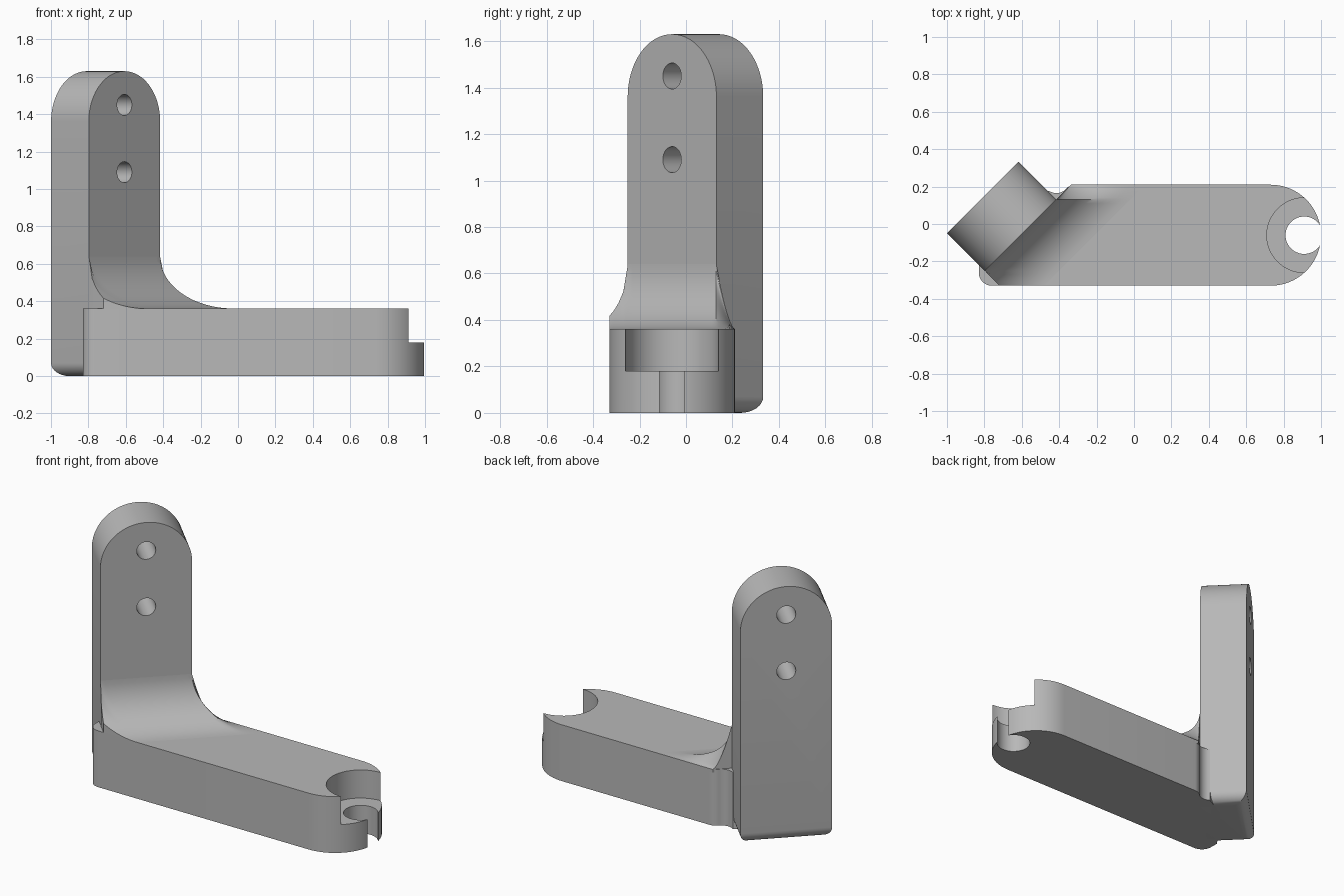
import bpy, bmesh, math
from mathutils import Vector, Matrix

cube = bpy.data.objects.get("Cube")
if cube:
    bpy.data.objects.remove(cube, do_unlink=True)

grey = bpy.data.materials.new("plain grey")
grey.use_nodes = True
colour = (0.48, 0.48, 0.48, 1)
grey.diffuse_color = colour
grey.node_tree.nodes["Principled BSDF"].inputs["Base Color"].default_value = colour

MID_Y = -0.06
HEIGHT = 0.36
HALF = 0.27
FILLET = 0.28
FACE = Vector((1, -1, 0)).normalized()     # direction the upright faces
ACROSS = Vector((1, 1, 0)).normalized()    # along the upright's width
CENTRE = Vector((-0.607, MID_Y, 0))        # middle of the upright's front face


def arc(cx, cy, r, start, end, n):
    angles = [math.radians(start + (end - start) * i / n) for i in range(n + 1)]
    return [(cx + r * math.cos(a), cy + r * math.sin(a)) for a in angles]


def finish(name, bm):
    bmesh.ops.recalc_face_normals(bm, faces=bm.faces)
    mesh = bpy.data.meshes.new(name)
    bm.to_mesh(mesh)
    bm.free()
    mesh.materials.append(grey)
    obj = bpy.data.objects.new(name, mesh)
    bpy.context.collection.objects.link(obj)
    return obj


def prism(points, offset):
    bm = bmesh.new()
    face = bm.faces.new([bm.verts.new(p) for p in points])
    out = bmesh.ops.extrude_face_region(bm, geom=[face], use_keep_orig=True)
    verts = [v for v in out["geom"] if isinstance(v, bmesh.types.BMVert)]
    bmesh.ops.translate(bm, verts=verts, vec=offset)
    bmesh.ops.recalc_face_normals(bm, faces=bm.faces)
    return bm


def activate(obj):
    bpy.ops.object.select_all(action="DESELECT")
    obj.select_set(True)
    bpy.context.view_layer.objects.active = obj


def drill(obj, centre, axis, r, depth):
    bm = bmesh.new()
    turn = axis.to_track_quat("Z", "Y").to_matrix().to_4x4()
    bmesh.ops.create_cone(bm, cap_ends=True, segments=48, radius1=r, radius2=r,
                          depth=depth, matrix=Matrix.Translation(centre) @ turn)
    cutter = finish("cutter", bm)
    cutter.hide_render = True
    activate(obj)
    mod = obj.modifiers.new("hole", "BOOLEAN")
    mod.operation = "DIFFERENCE"
    mod.solver = "EXACT"
    mod.object = cutter
    bpy.ops.object.modifier_apply(modifier=mod.name)
    bpy.data.objects.remove(cutter, do_unlink=True)


def smooth(obj):
    activate(obj)
    bpy.ops.object.shade_smooth_by_angle(angle=math.radians(30))


# Horizontal arm, with a rounded end and a blended neck behind the upright
outline = arc(-0.76, -0.26, 0.07, 180, 270, 8)
outline += arc(0.73, MID_Y, HALF, -90, 90, 40)
outline += arc(-0.31, 0.13, 0.08, 90, 130, 6)
outline += arc(-0.415, 0.235, 0.07, -50, -125, 8)
outline += [(-0.6, 0.1), (-0.83, -0.2)]
arm = finish("arm", prism([(x, y, 0) for x, y in outline], (0, 0, HEIGHT)))
UP = Vector((0, 0, 1))
drill(arm, Vector((0.91, MID_Y, 0.38)), UP, 0.2, 0.4)
drill(arm, Vector((0.91, MID_Y, 0)), UP, 0.1, 1)
smooth(arm)

# Upright plate turned at 45 degrees, with an arched top
profile = [(-HALF, 0), (HALF, 0)] + arc(0, 1.63 - HALF, HALF, 0, 180, 40)
points = [CENTRE + ACROSS * u + UP * z for u, z in profile]
bm = prism(points, FACE * -0.285)


def on_front(v):
    return (v.co - CENTRE).dot(FACE) > -0.01


# Rounded bottom edges on the back and sides
low = [e for e in bm.edges if all(v.co.z < 0.001 for v in e.verts)
       and not all(on_front(v) for v in e.verts)]
bmesh.ops.bevel(bm, geom=low, offset=0.07, segments=8, profile=0.5, affect="EDGES")
upright = finish("upright", bm)
for z in (1.09, 1.45):
    drill(upright, CENTRE + UP * z, FACE, 0.056, 1)
smooth(upright)

# Concave blend from the upright down to the arm, tapering off at the back edge
bm = bmesh.new()
rows = []
ys = [-0.33 + 0.02 * i for i in range(23)] + [0.13 + 0.01 * i for i in range(9)]
for y in ys:
    plane_x = y - 0.547
    start = max(plane_x, -1.05 - y)
    first = math.acos(1 - (start - plane_x) / math.sqrt(2) / FILLET)
    scale = (1 - max(0, y - 0.13) / 0.08) ** 1.5 if y < 0.209 else 0
    row = []
    for i in range(17):
        a = first + (math.pi / 2 - first) * i / 16
        x = plane_x + FILLET * (1 - math.cos(a)) * math.sqrt(2)
        z = HEIGHT + scale * FILLET * (1 - math.sin(a))
        row.append((bm.verts.new((x, y, z)), bm.verts.new((x, y, HEIGHT - 0.02))))
    rows.append(row)
for r0, r1 in zip(rows, rows[1:]):
    for i in range(16):
        for k in (0, 1):
            bm.faces.new((r0[i][k], r0[i + 1][k], r1[i + 1][k], r1[i][k]))
    for i in (0, 16):
        bm.faces.new((r0[i][0], r1[i][0], r1[i][1], r0[i][1]))
for row in (rows[0], rows[-1]):
    for p, q in zip(row, row[1:]):
        bm.faces.new((p[0], q[0], q[1], p[1]))
smooth(finish("corner_blend", bm))
